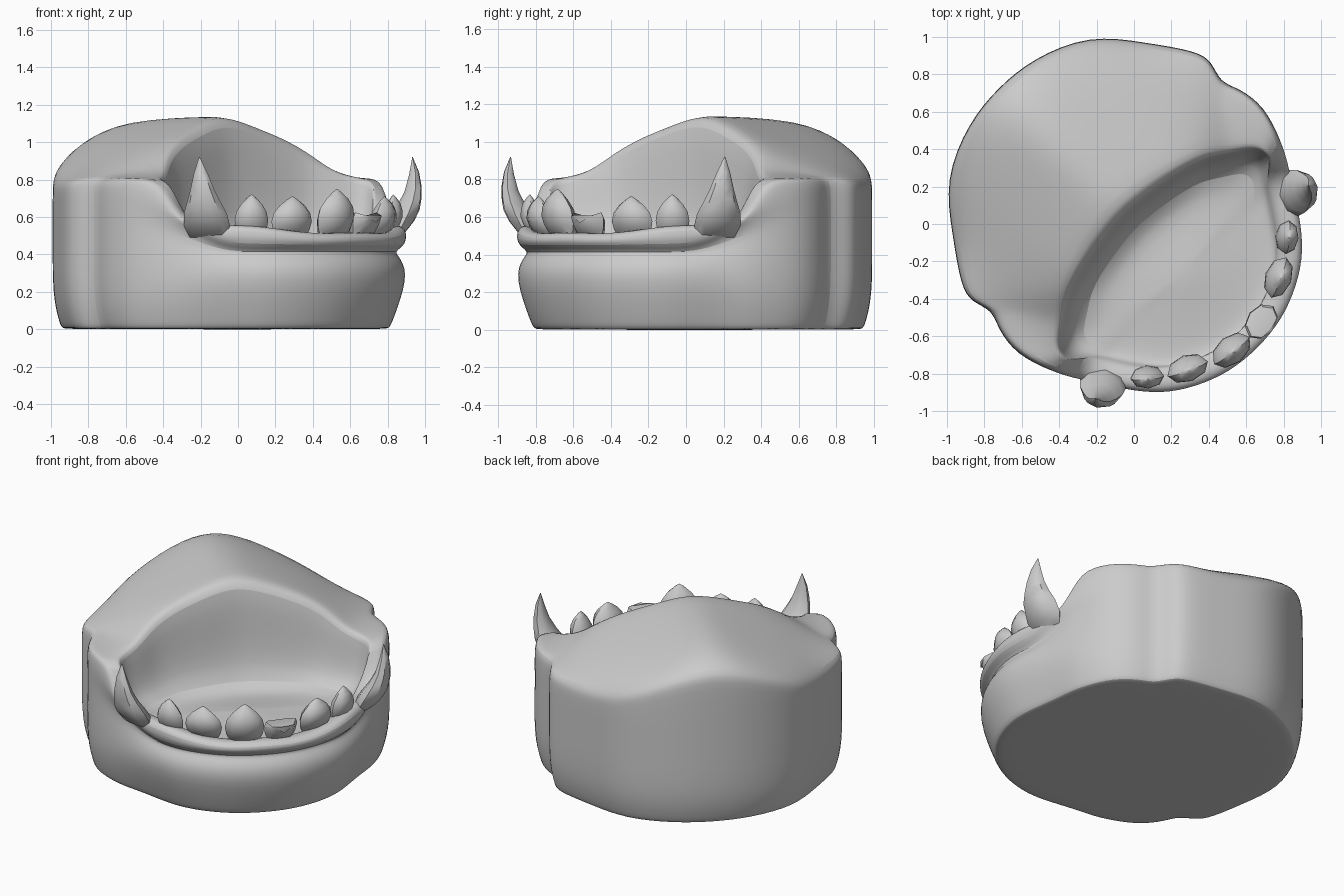
import bpy, bmesh, math
from mathutils import Vector, Matrix

if "Cube" in bpy.data.objects:
    bpy.data.objects.remove(bpy.data.objects["Cube"])

grey = bpy.data.materials.new("plaster_grey")
grey.use_nodes = True
grey.diffuse_color = (0.6, 0.6, 0.6, 1)
grey.node_tree.nodes["Principled BSDF"].inputs["Base Color"].default_value = (0.6, 0.6, 0.6, 1)


def finish(name, bm, angle, levels=0):
    bmesh.ops.recalc_face_normals(bm, faces=bm.faces)
    mesh = bpy.data.meshes.new(name)
    bm.to_mesh(mesh)
    bm.free()
    ob = bpy.data.objects.new(name, mesh)
    bpy.context.collection.objects.link(ob)
    mesh.materials.append(grey)
    if levels:
        ob.modifiers.new("round", "SUBSURF").levels = levels
        ob.modifiers["round"].render_levels = levels
    bpy.ops.object.select_all(action="DESELECT")
    ob.select_set(True)
    bpy.context.view_layer.objects.active = ob
    bpy.ops.object.shade_smooth_by_angle(angle=math.radians(angle))


def loft(bm, rings, cap_end=True):
    loops = [[bm.verts.new(p) for p in ring] for ring in rings]
    n = len(loops[0])
    for a, b in zip(loops, loops[1:]):
        for i in range(n):
            j = (i + 1) % n
            bm.faces.new((a[i], a[j], b[j], b[i]))
    bm.faces.new(loops[0])
    if cap_end:
        bm.faces.new(loops[-1])
    return loops


# Jaw: half outline from the chin round to the back (x, y, rim height)
outer = [(0, -.94, .5), (.2, -.92, .49), (.38, -.85, .5), (.54, -.745, .53),
         (.66, -.59, .54), (.74, -.46, .53), (.81, -.36, .58), (.87, -.25, .77),
         (.94, -.05, .8), (.91, .12, .8), (.86, .21, .8), (.91, .32, .8),
         (.89, .42, .8), (.73, .64, .79), (.55, .885, .84), (.24, 1.01, .99), (0, 1.03, 1.04)]
# Edge of the mouth on the roof part
ridge = [(.77, -.27, .78), (.76, -.19, .8), (.7, -.14, .82), (.65, -.11, .84),
         (.59, -.07, .88), (.51, -.02, .95), (.39, .015, 1.02), (.26, .04, 1.07),
         (.12, .06, 1.12), (0, .07, 1.14)]
# Wall sections (height, scale): lipped at the chin, straight at the back
chin_wall = [(0, .86), (.005, .9), (.04, .92), (.28, 1.015), (.38, .97), (.415, .925), (.45, 1.0)]
back_wall = [(0, .92), (.005, .95), (.04, .965), (.18, 1), (.45, 1), (.6, 1), (.72, 1)]
FLOOR = .45
middle = Vector((0, -.4, 0))


def section(i):
    """Points from the base, up the wall, over the rim and down to the mouth floor."""
    o = Vector(outer[i])
    t = min(max((i - 4) / 4, 0), 1)
    flat = Vector((o.x, o.y, 0))
    pts = []
    for k, ((zc, sc), (zb, sb)) in enumerate(zip(chin_wall, back_wall)):
        z = zc + (zb - zc) * t
        s = sc + (sb - sc) * t
        if k == 6 and t == 1:
            z = o.z - .06
        pts.append(flat * s + Vector((0, 0, z)))
    pts.append(flat * (1.005 - .015 * t) + Vector((0, 0, o.z)))
    if i >= 7:
        r = Vector(ridge[i - 7])
        edge = Vector((r.x, r.y, 0))
        m = flat.lerp(edge, .2)
        m.z = max(1.15 - .4 * m.x, o.z + .01)
        n = flat.lerp(edge, .9)
        n.z = r.z + .005
        low = middle.lerp(edge, .97)
        low.z = FLOOR + .5 * (r.z - FLOOR)
        foot = middle.lerp(edge, .87)
    else:
        m = flat * .96 + Vector((0, 0, o.z + .025))
        n = flat * .9 + Vector((0, 0, o.z + .015))
        r = flat * .85 + Vector((0, 0, o.z - .01))
        low = middle.lerp(flat, .78) + Vector((0, 0, FLOOR + .025))
        foot = middle.lerp(flat, .7)
    foot.z = FLOOR
    inner = middle.lerp(foot, .45)
    inner.z = FLOOR + .015
    return pts + [m, n, r, low, foot, inner]


half = [section(i) for i in range(len(outer))]
full = half + [[Vector((-p.x, p.y, p.z)) for p in s] for s in half[-2:0:-1]]
bm = bmesh.new()
loops = loft(bm, list(zip(*full)), cap_end=False)
tip = bm.verts.new((0, -.38, FLOOR + .035))
for a, b in zip(loops[-1], loops[-1][1:] + loops[-1][:1]):
    bm.faces.new((a, b, tip))
bm.transform(Matrix.Rotation(math.pi / 4, 4, "Z"))
finish("lower_jaw", bm, 50, 2)


# Teeth: pointed buds lofted along a leaning path (height, radius, outward shift)
BUD = [(0, .72, 0), (.2, .92, .01), (.4, 1, .02), (.6, .9, .025), (.78, .62, .03),
       (.92, .28, .03), (1, .03, .03)]
FANG = [(0, .8, 0), (.15, 1, .03), (.3, .94, .065), (.45, .72, .095), (.6, .52, .115),
        (.8, .3, .122), (1, .02, .115)]


def tooth(name, x, y, width, depth, top, profile=BUD, drift=0, mirrored=False, broken=False):
    bottom, sides = .49, 8
    ang = math.atan2(y, x)
    out = Vector((math.cos(ang), math.sin(ang), 0))
    side = Vector((-out.y, out.x, 0))
    rings = []
    for f, r, shift in profile:
        c = Vector((x, y, bottom + f * (top - bottom))) + out * shift + side * drift * f * f
        ring = []
        for k in range(sides):
            a = math.tau * k / sides
            # The outer foot sits a little higher, on the gum
            lift = Vector((0, 0, .03 * math.cos(a) * (1 - f)))
            ring.append(c + out * math.cos(a) * depth * r + side * math.sin(a) * width * r + lift)
        rings.append(ring)
    if broken:
        # Snapped crown with a notch
        rings = rings[:4]
        for k, p in enumerate(rings[-1]):
            p.z = .57 + .055 * abs(math.sin(math.tau * k / sides))
    if mirrored:
        rings = [[Vector((-p.y, -p.x, p.z)) for p in ring] for ring in rings]
    bm = bmesh.new()
    loft(bm, rings)
    finish(name, bm, 45)


for label, m in (("left", False), ("right", True)):
    tooth(label + "_fang", .825, .16, .125, .09, .92, FANG, .025, mirrored=m)
    tooth(label + "_small_tooth", .8, -.07, .09, .06, .72, mirrored=m)
    tooth(label + "_side_tooth", .755, -.28, .115, .07, .71, mirrored=m)
    if m:
        tooth("front_tooth", .66, -.51, .12, .075, .75, mirrored=True)
    else:
        tooth("broken_tooth", .665, -.51, .105, .075, .75, broken=True)
